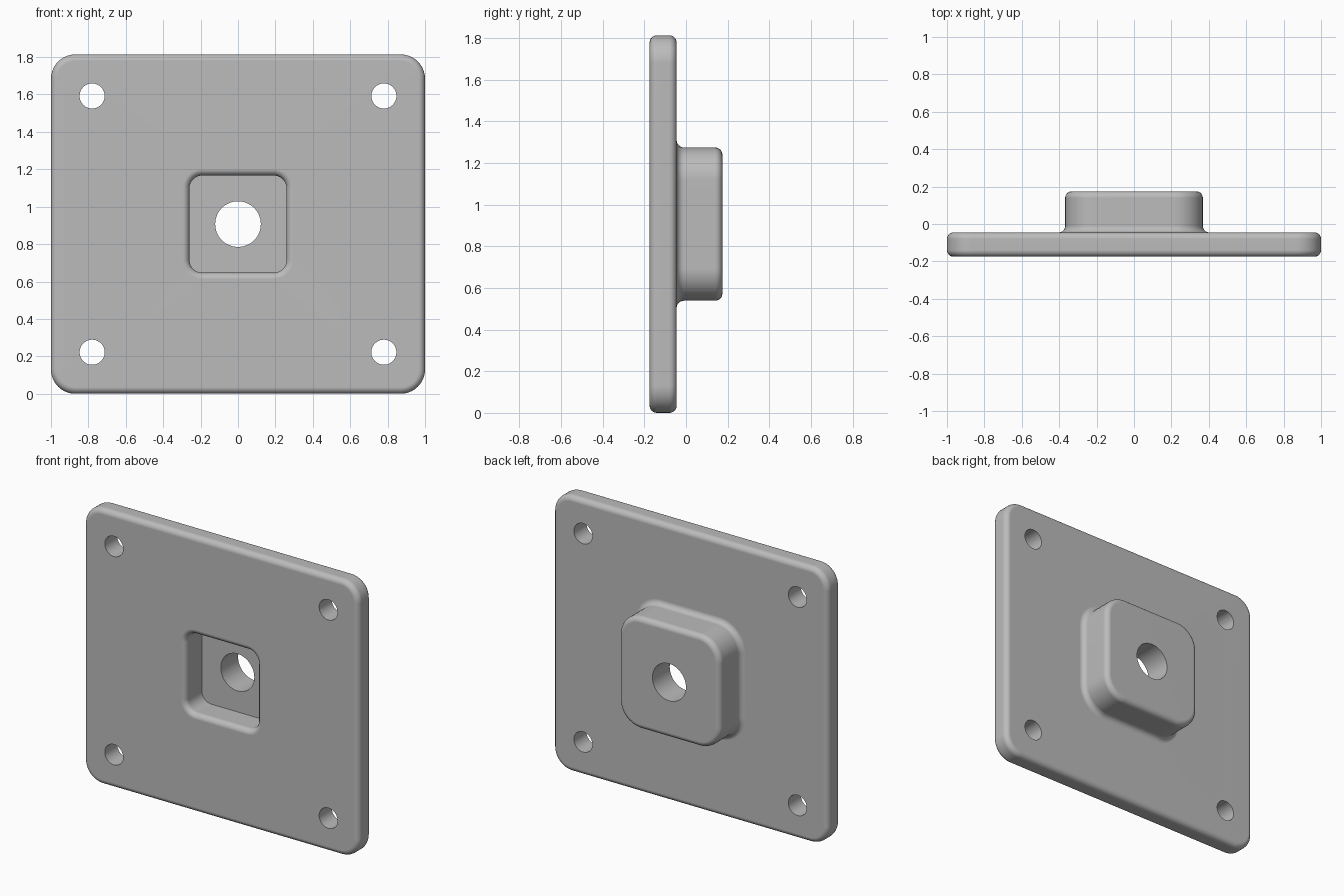
import bpy, bmesh
from math import pi, sin, cos
from mathutils import Matrix, Vector

cube = bpy.data.objects.get("Cube")
if cube:
    bpy.data.objects.remove(cube, do_unlink=True)

MID = 0.907                      # height of the centre
FRONT, FACE, BACK = -0.175, -0.045, 0.175
FLOOR = FRONT + 0.17             # bottom of the pocket
FILLET, STEPS, CORNER = 0.035, 6, 10

grey = bpy.data.materials.new("grey")
grey.use_nodes = True
grey.diffuse_color = (0.5, 0.5, 0.5, 1)
grey.node_tree.nodes["Principled BSDF"].inputs["Base Color"].default_value = grey.diffuse_color


def ring(bm, half_x, half_z, radius, grow, y):
    """Rounded rectangle at depth y, offset outwards by grow."""
    verts = []
    r = radius + grow
    for quarter, (sx, sz) in enumerate([(1, 1), (-1, 1), (-1, -1), (1, -1)]):
        for i in range(CORNER + 1):
            a = (quarter + i / CORNER) * pi / 2
            x = sx * (half_x - radius) + r * cos(a)
            z = sz * (half_z - radius) + r * sin(a)
            verts.append(bm.verts.new((x, y, MID + z)))
    return verts


def arc(grow, y, start, end):
    """Fillet profile: (grow, depth) points around a centre."""
    angles = [(start + (end - start) * i / STEPS) * pi / 2 for i in range(STEPS + 1)]
    return [(grow + FILLET * cos(a), y + FILLET * sin(a)) for a in angles]


pocket = (0.26, 0.26, 0.07)
plate = (1.0, MID, 0.13)
boss = (0.368, 0.368, 0.155)

# Profile runs from the pocket floor, over the plate, to the back of the boss
sections = [
    (pocket, [(0, FLOOR)] + arc(FILLET, FRONT + FILLET, 2, 3)),
    (plate, arc(-FILLET, FRONT + FILLET, -1, 0) + arc(-FILLET, FACE - FILLET, 0, 1)),
    (boss, arc(FILLET, FACE + FILLET, 3, 2) + arc(-FILLET, BACK - FILLET, 0, 1)),
]
bm = bmesh.new()
rings = [ring(bm, *shape, grow, y) for shape, profile in sections for grow, y in profile]
for a, b in zip(rings, rings[1:]):
    for i in range(len(a)):
        j = (i + 1) % len(a)
        bm.faces.new((a[i], a[j], b[j], b[i]))
bm.faces.new(rings[0])
bm.faces.new(rings[-1])
bmesh.ops.recalc_face_normals(bm, faces=bm.faces)
mesh = bpy.data.meshes.new("mounting_plate")
bm.to_mesh(mesh)
bm.free()
mesh.materials.append(grey)
body = bpy.data.objects.new("mounting_plate", mesh)
bpy.context.collection.objects.link(body)

# Cutter for the four screw holes and the centre bore
bm = bmesh.new()
holes = [(sx * 0.78, MID + sz * 0.685, 0.067) for sx in (-1, 1) for sz in (-1, 1)]
for x, z, r in holes + [(0, MID, 0.122)]:
    place = Matrix.Translation(Vector((x, 0, z))) @ Matrix.Rotation(pi / 2, 4, "X")
    bmesh.ops.create_cone(bm, cap_ends=True, segments=48, radius1=r, radius2=r,
                          depth=1, matrix=place)
cut_mesh = bpy.data.meshes.new("hole_cutter")
bm.to_mesh(cut_mesh)
bm.free()
cut_mesh.materials.append(grey)
cutter = bpy.data.objects.new("hole_cutter", cut_mesh)
cutter.hide_render = True
bpy.context.collection.objects.link(cutter)

# Drill the holes, then discard the cutter
bpy.ops.object.select_all(action="DESELECT")
bpy.context.view_layer.objects.active = body
body.select_set(True)
drill = body.modifiers.new("holes", "BOOLEAN")
drill.operation = "DIFFERENCE"
drill.solver = "EXACT"
drill.object = cutter
bpy.ops.object.modifier_apply(modifier=drill.name)
bpy.data.objects.remove(cutter, do_unlink=True)

# Smooth fillets with flat broad faces
bpy.ops.object.shade_smooth_by_angle(angle=pi / 6)
weighted = body.modifiers.new("flat_faces", "WEIGHTED_NORMAL")
weighted.keep_sharp = True
